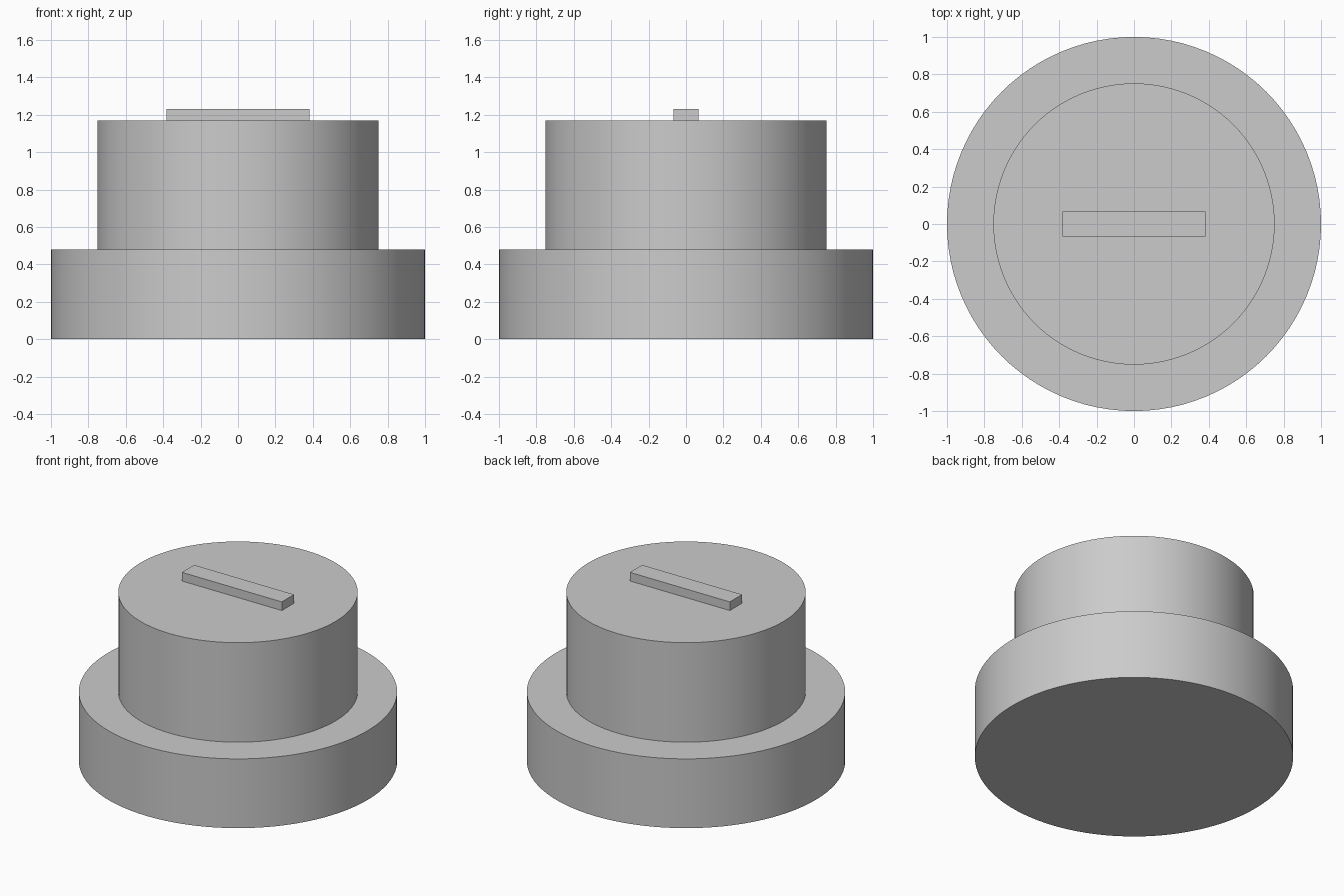
import bpy

cube = bpy.data.objects.get("Cube")
if cube:
    bpy.data.objects.remove(cube, do_unlink=True)

# Single plain grey
GREY = (0.6, 0.6, 0.6, 1)
grey = bpy.data.materials.new("plain grey")
grey.use_nodes = True
grey.diffuse_color = GREY
grey.node_tree.nodes["Principled BSDF"].inputs["Base Color"].default_value = GREY


def finish(name):
    obj = bpy.context.object
    obj.name = obj.data.name = name
    obj.data.materials.append(grey)
    return obj


def disc(name, radius, bottom, top):
    bpy.ops.mesh.primitive_cylinder_add(
        vertices=96, radius=radius, depth=top - bottom,
        location=(0, 0, (bottom + top) / 2))
    finish(name)
    bpy.ops.object.shade_smooth_by_angle()


BASE_TOP, BODY_TOP, BAR_TOP = 0.48, 1.17, 1.23

# Wide base and narrower upper drum
disc("base", 1.0, 0, BASE_TOP)
disc("upper_drum", 0.752, BASE_TOP, BODY_TOP)

# Raised bar across the top
bpy.ops.mesh.primitive_cube_add(size=1, location=(0, 0, (BODY_TOP + BAR_TOP) / 2))
bar = finish("top_bar")
bar.scale = (0.766, 0.134, BAR_TOP - BODY_TOP)
bpy.ops.object.transform_apply(location=False, rotation=False, scale=True)
